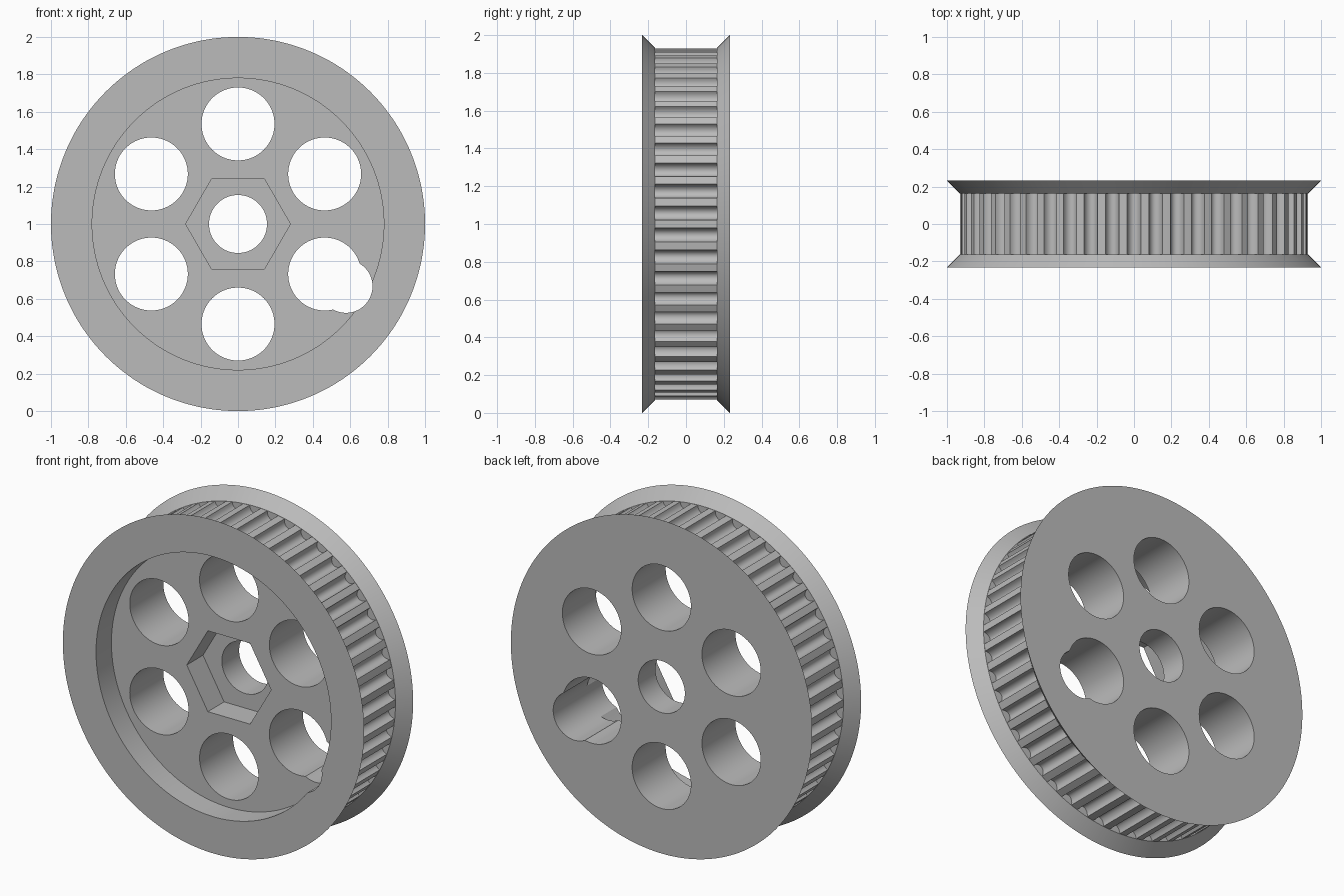
import bpy, bmesh
from math import sin, cos, pi, radians

cube = bpy.data.objects.get("Cube")
if cube:
    bpy.data.objects.remove(cube, do_unlink=True)

TEETH = 50
HALF_WIDTH, HALF_BELT = 0.232, 0.163
TOOTH_R, GROOVE_W, GROOVE_D = 0.93, 0.074, 0.044
CENTRE_Z = 1.0

grey = bpy.data.materials.new("plain_grey")
grey.use_nodes = True
colour = (0.5, 0.5, 0.5, 1)
grey.diffuse_color = colour
grey.node_tree.nodes["Principled BSDF"].inputs["Base Color"].default_value = colour


def loft(name, rings):
    """Skin a list of (y, [(angle, radius), ...]) rings and cap both ends."""
    bm = bmesh.new()
    loops = [[bm.verts.new((r * cos(a), y, CENTRE_Z + r * sin(a))) for a, r in ring]
             for y, ring in rings]
    n = len(loops[0])
    for lo, hi in zip(loops, loops[1:]):
        for i in range(n):
            j = (i + 1) % n
            bm.faces.new((lo[i], lo[j], hi[j], hi[i]))
    bm.faces.new(loops[0])
    bm.faces.new(loops[-1])
    bmesh.ops.recalc_face_normals(bm, faces=bm.faces)
    mesh = bpy.data.meshes.new(name)
    bm.to_mesh(mesh)
    bm.free()
    mesh.materials.append(grey)
    obj = bpy.data.objects.new(name, mesh)
    bpy.context.collection.objects.link(obj)
    return obj


# Belt outline: rounded grooves between flat lands
STEPS = 10
teeth = []
for t in range(TEETH):
    mid = 2 * pi * t / TEETH + pi / 2
    for k in range(STEPS + 1):
        s = pi * k / STEPS
        teeth.append((mid - cos(s) * GROOVE_W / 2 / TOOTH_R,
                      TOOTH_R - GROOVE_D * sin(s)))
    teeth.append((mid + pi / TEETH, TOOTH_R))


def circle(radius):
    return [(a, radius) for a, _ in teeth]


# Toothed body with a flared flange at each end
pulley = loft("toothed_pulley", [
    (-HALF_WIDTH, circle(1)), (-HALF_BELT, circle(TOOTH_R + 0.001)),
    (-HALF_BELT, teeth), (HALF_BELT, teeth),
    (HALF_BELT, circle(TOOTH_R + 0.001)), (HALF_WIDTH, circle(1))])


def cut(radius, x=0, z=0, y_end=0.5, sides=96):
    """Cut a straight pocket or hole in from the front, ending at y_end."""
    ring = [(2 * pi * i / sides, radius) for i in range(sides)]
    cutter = loft("cutter", [(-0.5, ring), (y_end, ring)])
    cutter.location = (x, 0, z)
    cutter.hide_render = True
    bpy.context.view_layer.update()
    mod = pulley.modifiers.new("cut", 'BOOLEAN')
    mod.operation, mod.solver, mod.object = 'DIFFERENCE', 'EXACT', cutter
    bpy.context.view_layer.objects.active = pulley
    bpy.ops.object.modifier_apply(modifier=mod.name)
    bpy.data.objects.remove(cutter, do_unlink=True)


# Front recess, nut pocket and centre bore
cut(0.78, y_end=-HALF_WIDTH + 0.146, sides=128)
cut(0.28, y_end=-HALF_WIDTH + 0.30, sides=6)
cut(0.155)

# Ring of lightening holes
for i in range(6):
    a = radians(30 + 60 * i)
    cut(0.195, 0.535 * cos(a), 0.535 * sin(a))

# Extra round notch joined to the lower hole on the model's left
cut(0.142, 0.577, -0.333)

# Smooth curved walls, keep edges sharp
bpy.ops.object.select_all(action='DESELECT')
pulley.select_set(True)
bpy.context.view_layer.objects.active = pulley
bpy.ops.object.shade_smooth_by_angle(angle=radians(30))
